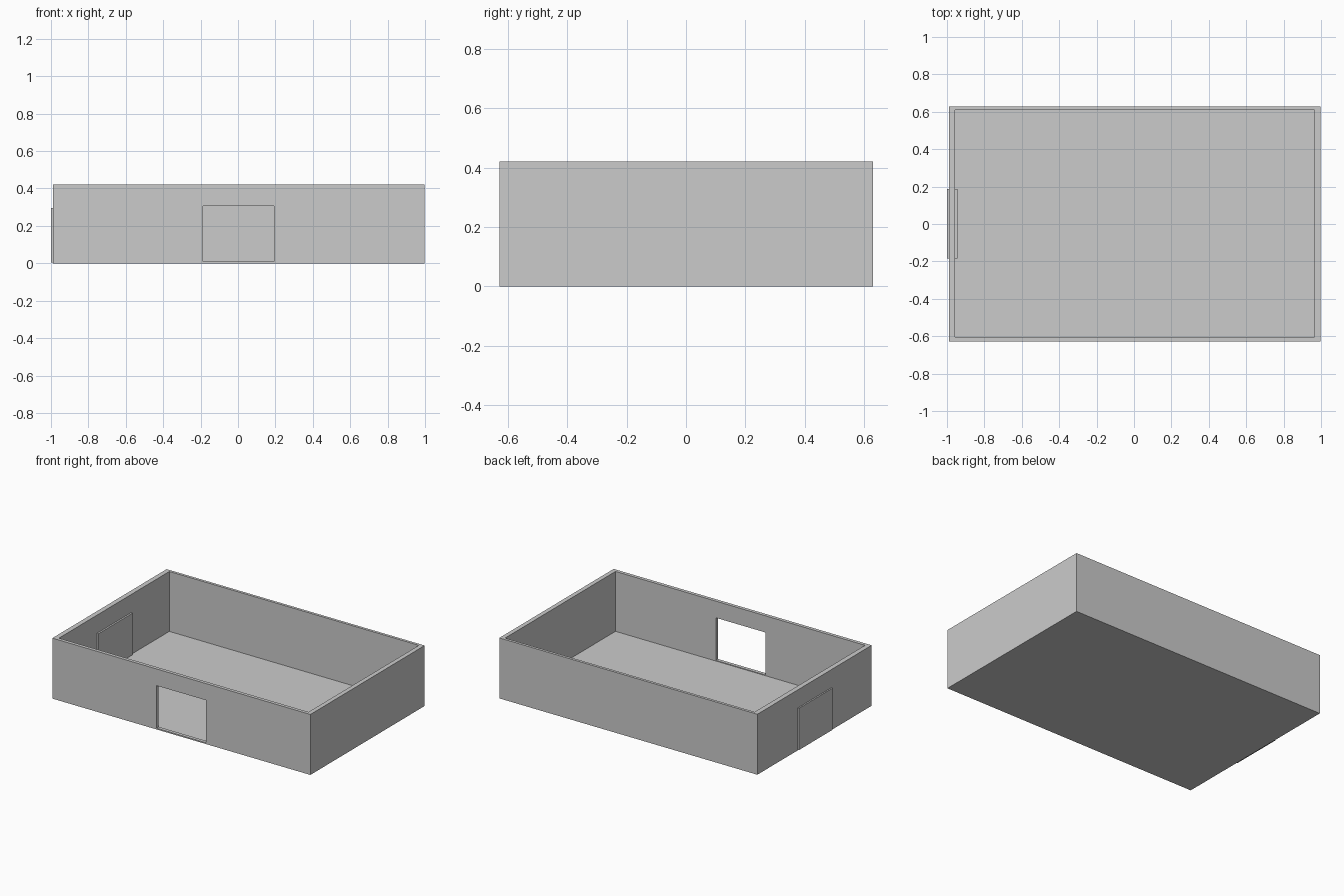
import bpy

if "Cube" in bpy.data.objects:
    bpy.data.objects.remove(bpy.data.objects["Cube"])


def box(name, x, y, z):
    """Axis-aligned box from (min, max) ranges."""
    lo_hi = (x, y, z)
    bpy.ops.mesh.primitive_cube_add(size=1, location=[(a + b) / 2 for a, b in lo_hi])
    ob = bpy.context.object
    ob.name = name
    ob.scale = [b - a for a, b in lo_hi]
    bpy.ops.object.transform_apply(location=False, rotation=False, scale=True)
    return ob


def cut(target, cutter):
    mod = target.modifiers.new(cutter.name, 'BOOLEAN')
    mod.operation = 'DIFFERENCE'
    mod.solver = 'EXACT'
    mod.object = cutter
    bpy.context.view_layer.objects.active = target
    bpy.ops.object.modifier_apply(modifier=mod.name)
    bpy.data.objects.remove(cutter)


# Open tray: floor and four walls in one shell
shell = box("room_shell", (-0.99, 0.997), (-0.628, 0.629), (0, 0.421))
cut(shell, box("room_cavity", (-0.956, 0.966), (-0.604, 0.61), (0.004, 0.6)))

# Window opening in the front wall
cut(shell, box("front_opening", (-0.188, 0.193), (-0.7, -0.55), (0.009, 0.305)))

# Door panel set through the left wall, proud on both faces
box("left_door_panel", (-1.0, -0.944), (-0.185, 0.188), (0.005, 0.295))
